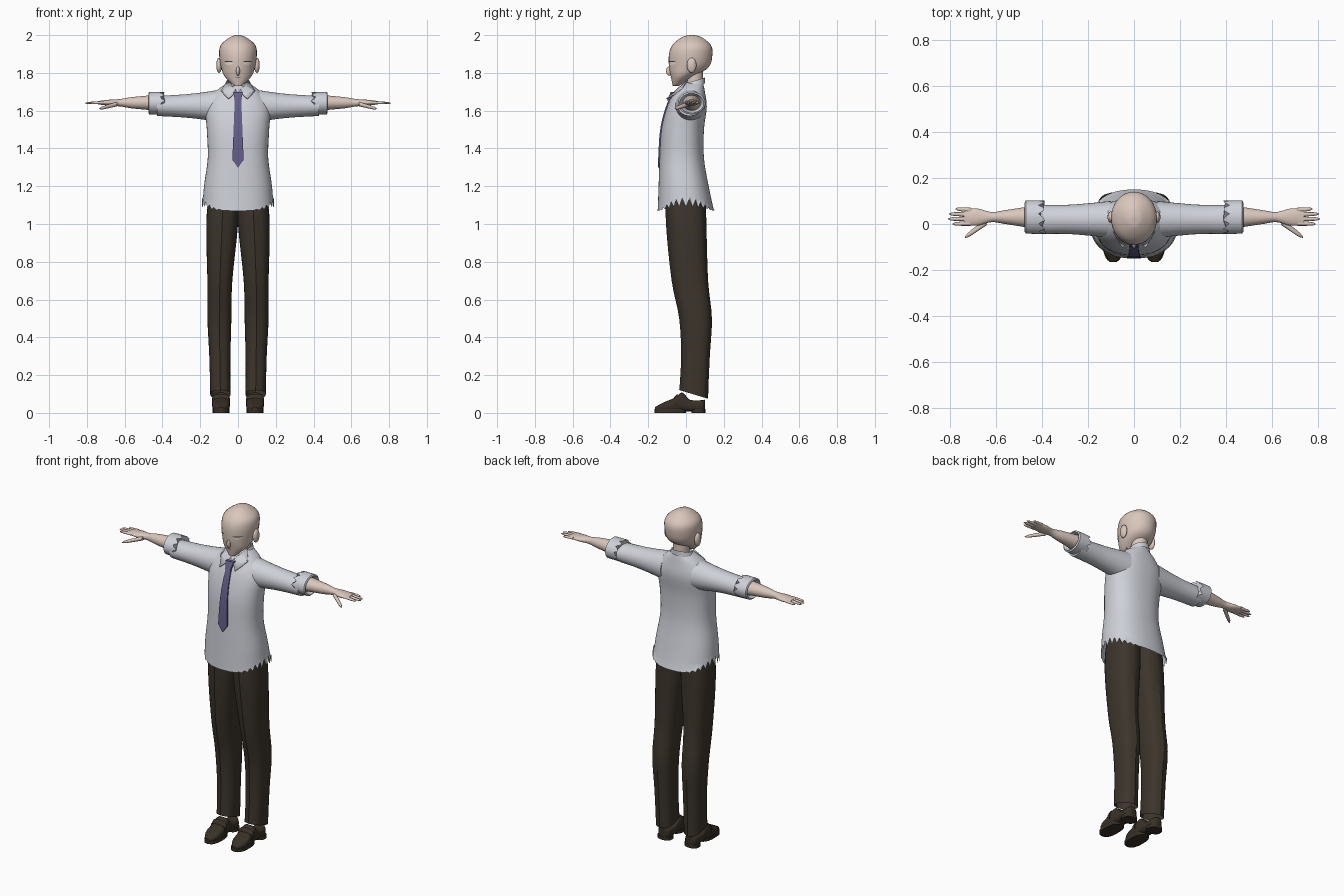
import bpy, bmesh, math
from mathutils import Vector, Matrix

if "Cube" in bpy.data.objects:
    bpy.data.objects.remove(bpy.data.objects["Cube"])


def material(name, red, green, blue):
    mat = bpy.data.materials.new(name)
    mat.use_nodes = True
    mat.diffuse_color = (red, green, blue, 1)
    shader = mat.node_tree.nodes["Principled BSDF"]
    shader.inputs["Base Color"].default_value = mat.diffuse_color
    return mat


SKIN = material("skin", .7, .57, .5)
SHIRT = material("shirt_grey", .62, .64, .69)
TIE = material("tie_purple", .13, .11, .25)
CLOTH = material("trouser_brown", .045, .035, .025)
LEATHER = material("shoe_brown", .04, .03, .02)
EYE = material("eye_white", .8, .78, .7)
LASH = material("lash_brown", .08, .05, .04)


def finish(name, mesh, mat, mirror=False, angle=50):
    bmesh.ops.remove_doubles(mesh, verts=mesh.verts, dist=.0001)
    bmesh.ops.recalc_face_normals(mesh, faces=mesh.faces)
    data = bpy.data.meshes.new(name)
    mesh.to_mesh(data)
    mesh.free()
    data.materials.append(mat)
    part = bpy.data.objects.new(name, data)
    bpy.context.collection.objects.link(part)
    if mirror:
        part.modifiers.new("Mirror", 'MIRROR').use_mirror_merge = False
    bpy.ops.object.select_all(action='DESELECT')
    part.select_set(True)
    bpy.context.view_layer.objects.active = part
    bpy.ops.object.shade_smooth_by_angle(angle=math.radians(angle))
    return part


def smooth(keys, steps=4):
    """Pass a smooth curve through a few key sections."""
    rows = [Vector(key) for key in keys]
    rows = [2 * rows[0] - rows[1], *rows, 2 * rows[-1] - rows[-2]]
    result = []
    for before, start, end, after in zip(rows, rows[1:], rows[2:], rows[3:]):
        for step in range(steps):
            t = step / steps
            result.append(start + t / 2 * (end - before
                          + t * (2 * before - 5 * start + 4 * end - after)
                          + t * t * (3 * start - before - 3 * end + after)))
    return result + [rows[-2]]


def oval(axis, position, low_a, high_a, low_b, high_b, power=2, count=32):
    """Rounded section that fills a box in the plane across an axis."""
    def along(low, high, wave):
        reach = math.copysign(abs(wave) ** (2 / power), wave)
        return (low + high + (high - low) * reach) / 2
    ring = []
    for i in range(count):
        turn = math.tau * i / count
        point = [along(low_a, high_a, math.cos(turn)), along(low_b, high_b, math.sin(turn))]
        point.insert(axis, position)
        ring.append(Vector(point))
    return ring


def loft(name, rings, mat, mirror=False, caps=(True, True), angle=50):
    mesh = bmesh.new()
    loops = [[mesh.verts.new(point) for point in ring] for ring in rings]
    for lower, upper in zip(loops, loops[1:]):
        for i in range(len(lower)):
            mesh.faces.new((lower[i - 1], lower[i], upper[i], upper[i - 1]))
    for loop, closed in zip((loops[0], loops[-1]), caps):
        if closed:
            mesh.faces.new(loop)
    return finish(name, mesh, mat, mirror, angle)


def ellipsoid(name, centre, radii, mat, mirror=False):
    mesh = bmesh.new()
    place = Matrix.Translation(centre) @ Matrix.Diagonal((*radii, 1))
    bmesh.ops.create_uvsphere(mesh, u_segments=20, v_segments=12, radius=1, matrix=place)
    finish(name, mesh, mat, mirror)


def limb_rings(keys, y, z):
    """Arm sections given as x, half depth and half height."""
    return [oval(0, x, y - depth, y + depth, z - height, z + height)
            for x, depth, height in keys]


def finger(name, start, end, radius):
    rings = []
    for step in range(9):
        t = step / 8
        x, y, z = Vector(start).lerp(Vector(end), t)
        r = radius * (1 - .3 * t) * math.sqrt(1.05 - t ** 8)
        rings.append(oval(0, x, y - r, y + r, z - .8 * r, z + .8 * r, count=10))
    loft(name, rings, SKIN, mirror=True)


def lookup(table, z):
    """Section of a table at a given height."""
    for low, high in zip(table, table[1:]):
        if z <= high[0]:
            return low.lerp(high, (z - low[0]) / (high[0] - low[0]))


# Head: height, half width, front, back
HEAD = smooth([(1.73, .02, -.07, -.04), (1.78, .07, -.08, .04), (1.83, .09, -.09, .12),
               (1.9, .1, -.09, .14), (1.95, .09, -.07, .13), (1.99, .04, -.02, .08),
               (2, .01, .02, .04)])
loft("head", [oval(2, z, -w, w, front, back) for z, w, front, back in HEAD], SKIN, angle=70)
loft("neck", [oval(2, z, -.045, .045, 0, .09) for z in (1.66, 1.82)], SKIN)
ellipsoid("nose", (0, -.086, 1.81), (.01, .02, .025), SKIN)
ellipsoid("ear", (.1, .03, 1.84), (.015, .025, .04), SKIN, mirror=True)


def face_patch(name, middle, half, z, height, mat, lift, mirror=True):
    """Almond plate that follows the curve of the face."""
    rows = []
    for step in range(-4, 5):
        x = middle + half * step / 4
        rise = height * math.cos(step / 3)
        row = []
        for level in (z - rise, z + rise):
            _, width, front, back = lookup(HEAD, level)
            bulge = (back - front) * math.sqrt(1 - (x / width) ** 2)
            row.append((x, (front + back - bulge) / 2 - lift, level))
        rows.append(row)
    mesh = bmesh.new()
    verts = [[mesh.verts.new(point) for point in row] for row in rows]
    for left, right in zip(verts, verts[1:]):
        mesh.faces.new((left[0], right[0], right[1], left[1]))
    finish(name, mesh, mat, mirror)


face_patch("eye", .05, .02, 1.85, .008, EYE, .002)
face_patch("upper_lash", .05, .024, 1.86, .003, LASH, .003)
face_patch("mouth", 0, .018, 1.775, .0015, LASH, .002, mirror=False)

# Shirt body: height, half width, front, back
BODY = smooth([(1.06, .19, -.15, .15), (1.2, .18, -.145, .12), (1.35, .16, -.14, .095),
               (1.5, .165, -.13, .095), (1.62, .17, -.1, .11), (1.7, .12, -.06, .1),
               (1.75, .05, -.01, .09)])
body = [oval(2, z, -w, w, front, back, 2.3, 64) for z, w, front, back in BODY]
for ring in body:
    for i, point in enumerate(ring):
        # Torn hem, raised and jagged at the sides
        side = abs(math.cos(math.tau * i / len(ring))) ** 3
        point.z = max(point.z, 1.07 + side * (.07 if i % 2 else .02))
loft("shirt_body", body, SHIRT, caps=(False, True), angle=60)

# Sleeves and rolled cuffs with a torn inner edge
sleeve = smooth([(.1, .08, .085), (.2, .07, .07), (.3, .063, .06), (.43, .063, .053)])
loft("sleeve", limb_rings(sleeve, .02, 1.625), SHIRT, mirror=True, angle=60)
cuff = limb_rings([(.4, .073, .06), (.47, .072, .06), (.475, .064, .052), (.45, .05, .04)],
                  .03, 1.64)
for i, point in enumerate(cuff[0]):
    point.x += .015 * math.sin(2 * i)
loft("rolled_cuff", cuff, SHIRT, mirror=True)

# Collar stand, higher at the back, with folded points
stand = [oval(2, z, -w, w, .03 - w, .1) for z, w in ((1.7, .07), (1.73, .055))]
for ring in stand:
    for point in ring:
        point.z += .3 * (point.y + .05)
loft("collar_stand", stand, SHIRT, caps=(False, False))
mesh = bmesh.new()
mesh.faces.new([mesh.verts.new(corner) for corner in
                ((.005, -.055, 1.7), (.055, .01, 1.76), (.09, -.03, 1.7), (.05, -.1, 1.66))])
flap = finish("collar_point", mesh, SHIRT, mirror=True)
flap.modifiers.new("Thickness", 'SOLIDIFY').thickness = .006


def tie_ring(z, w, gap):
    y = lookup(BODY, z)[2]
    return [Vector((x, depth, z)) for x, depth in
            ((-w, y + .01), (w, y + .01), (w, y - gap), (-w, y - gap))]


# Tie: pointed blade that narrows upward, and a knot
blade = [1.34 + .03 * step for step in range(12)]
loft("tie_blade", [tie_ring(1.3, .002, .007)]
     + [tie_ring(z, .03 - .04 * (z - 1.34), .007) for z in blade], TIE)
loft("tie_knot", [tie_ring(1.655, .016, .014), tie_ring(1.7, .026, .02)], TIE)

# Forearm, palm and fingers
forearm = smooth([(.43, .05, .042), (.56, .03, .03), (.62, .022, .02), (.68, .037, .016),
                  (.74, .033, .009)])
loft("forearm_and_palm", limb_rings(forearm, .03, 1.642), SKIN, mirror=True)
for i, name in enumerate(("index", "middle", "ring", "little")):
    y = .003 + .019 * i
    reach = .81 - .012 * (i - 1.3) ** 2
    finger(name + "_finger", (.71, y, 1.643), (reach, y + .003 * i - .003, 1.64), .0105)
finger("thumb", (.64, .01, 1.635), (.735, -.058, 1.61), .015)

# Trouser legs: height, inner, outer, front, back
LEG = smooth([(.1, .04, .147, -.03, .113), (.3, .04, .152, -.02, .122), (.5, .035, .162, -.03, .133),
              (.7, .03, .162, -.07, .113), (1, 0, .168, -.1, .104), (1.2, 0, .15, -.1, .1)])
legs = [oval(2, *section, power=2.5) for section in LEG]
for ring in legs:
    # Pressed crease down the front and back
    ring[24].y -= .006
    ring[8].y += .004
for point in legs[0]:
    point.z += .01 - .3 * point.y
loft("trouser_leg", legs, CLOTH, mirror=True, caps=(False, True), angle=28)

# Shoes: depth, half width, top height
SHOE = smooth([(-.165, .015, .03), (-.12, .043, .055), (-.06, .046, .08), (-.02, .041, .108),
               (.02, .038, .07), (.08, .037, .067), (.1, .02, .07)])
loft("shoe_upper", [oval(1, y, .09 - w, .09 + w, .008, top, 3)
                    for y, w, top in SHOE], LEATHER, mirror=True)
loft("shoe_strap", [oval(1, y, .042, .138, .02, y + .147, 3)
                    for y in (-.064, -.046)], LEATHER, mirror=True)
for name, front, back in (("shoe_sole", -.166, 0), ("shoe_heel", .03, .102)):
    loft(name, [oval(2, z, .046, .134, front, back, 2.5) for z in (0, .02)],
         LEATHER, mirror=True)
